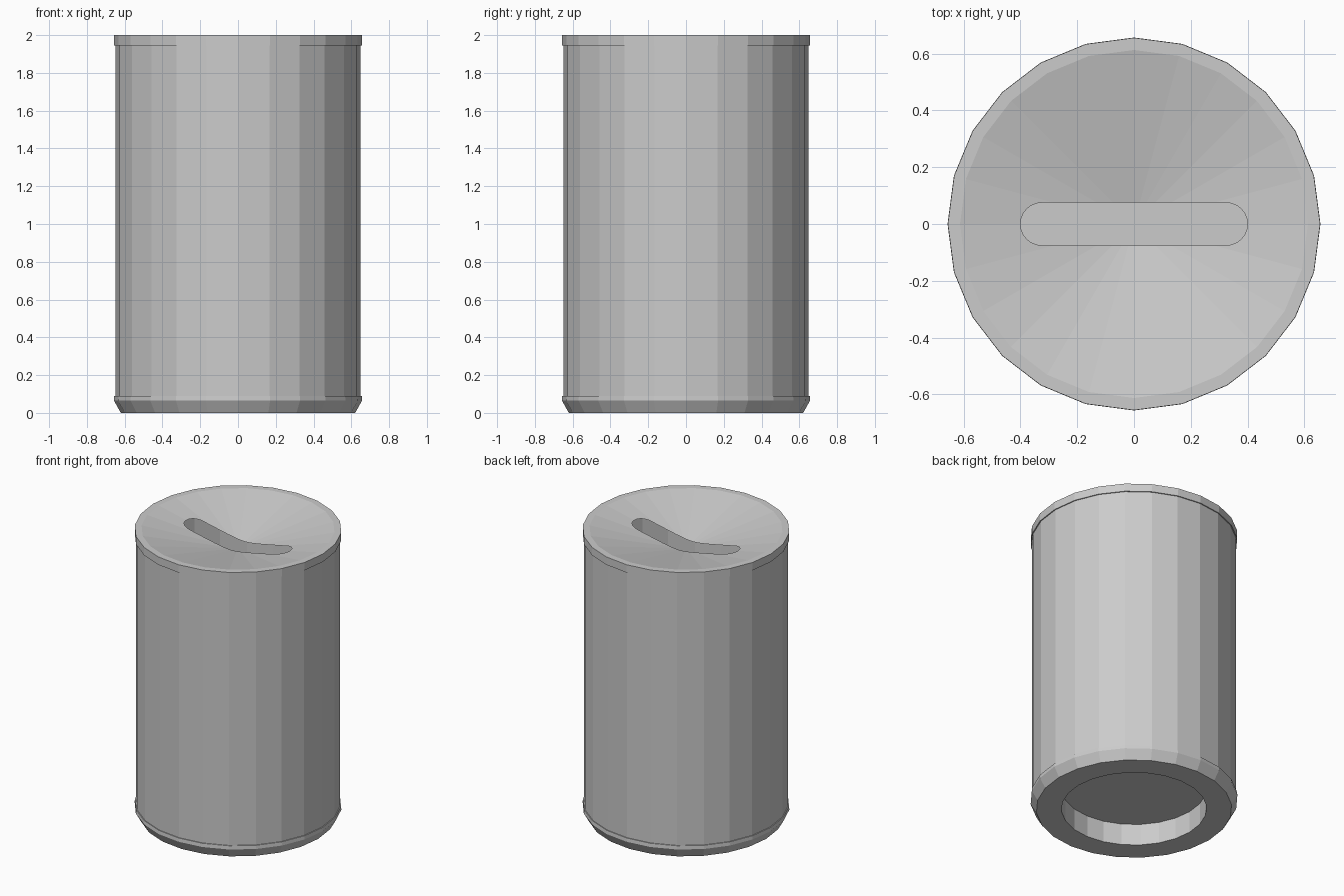
import bpy
import bmesh
import math

SIDES = 24
STEP = 2 * math.pi / SIDES

cube = bpy.data.objects.get("Cube")
if cube:
    bpy.data.objects.remove(cube)

grey = bpy.data.materials.new("light_grey")
grey.use_nodes = True
grey.diffuse_color = (0.6, 0.6, 0.6, 1)
bsdf = next(n for n in grey.node_tree.nodes if n.type == "BSDF_PRINCIPLED")
bsdf.inputs["Base Color"].default_value = (0.6, 0.6, 0.6, 1)


def finish(name, bm):
    mesh = bpy.data.meshes.new(name)
    bm.to_mesh(mesh)
    bm.free()
    mesh.materials.append(grey)
    obj = bpy.data.objects.new(name, mesh)
    bpy.context.collection.objects.link(obj)


def bridge(bm, a, b):
    """Join two closed rings of vertices with quads."""
    for i in range(len(a)):
        j = (i + 1) % len(a)
        bm.faces.new((a[i], a[j], b[j], b[i]))


def revolve(name, profile, cap_start=False):
    """Spin an outward-facing (radius, height) profile around z."""
    bm = bmesh.new()
    rings = [[bm.verts.new((r * math.cos(i * STEP), r * math.sin(i * STEP), z))
              for i in range(SIDES)] for r, z in profile]
    for lower, upper in zip(rings, rings[1:]):
        bridge(bm, lower, upper)
    if cap_start:
        bm.faces.new(reversed(rings[0]))
    finish(name, bm)


# Base with a round recess underneath
revolve("base", [(0.46, 0.15), (0.46, 0), (0.62, 0), (0.657, 0.065),
                 (0.655, 0.09), (0.649, 0.09)], cap_start=True)

# Straight wall
revolve("body", [(0.649, 0.09), (0.649, 1.945)])

# Flat-topped rim
RIM_IN = 0.613
revolve("rim", [(0.649, 1.945), (0.656, 1.945), (0.656, 2), (RIM_IN, 2)])

# Funnel lid with a rounded slot, open to the hollow inside
DEPTH, HALF_LEN, HALF_WIDTH = 0.135, 0.4, 0.075
ARC_X = HALF_LEN - HALF_WIDTH


def slot_radius(a):
    """Distance from the centre to the slot outline in direction a."""
    c, s = abs(math.cos(a)), abs(math.sin(a))
    if s * ARC_X >= c * HALF_WIDTH:
        return HALF_WIDTH / s
    return ARC_X * c + math.sqrt(HALF_WIDTH ** 2 - (ARC_X * s) ** 2)


def polygon_radius(a):
    """Distance to the inner rim edge in direction a."""
    return RIM_IN * math.cos(STEP / 2) / math.cos(a % STEP - STEP / 2)


angles = {round(i * STEP, 5) for i in range(SIDES)}
for i in range(-6, 7):
    t = i * math.pi / 12
    a = math.atan2(HALF_WIDTH * math.sin(t), ARC_X + HALF_WIDTH * math.cos(t))
    angles |= {round(a % (2 * math.pi), 5), round(a + math.pi, 5)}

bm = bmesh.new()
outer, inner = [], []
for a in sorted(angles):
    edge, hole = polygon_radius(a), slot_radius(a)
    c, s = math.cos(a), math.sin(a)
    outer.append(bm.verts.new((edge * c, edge * s, 2)))
    inner.append(bm.verts.new((hole * c, hole * s, 2 - DEPTH * (1 - hole / edge))))
bridge(bm, outer, inner)
finish("funnel_lid", bm)
